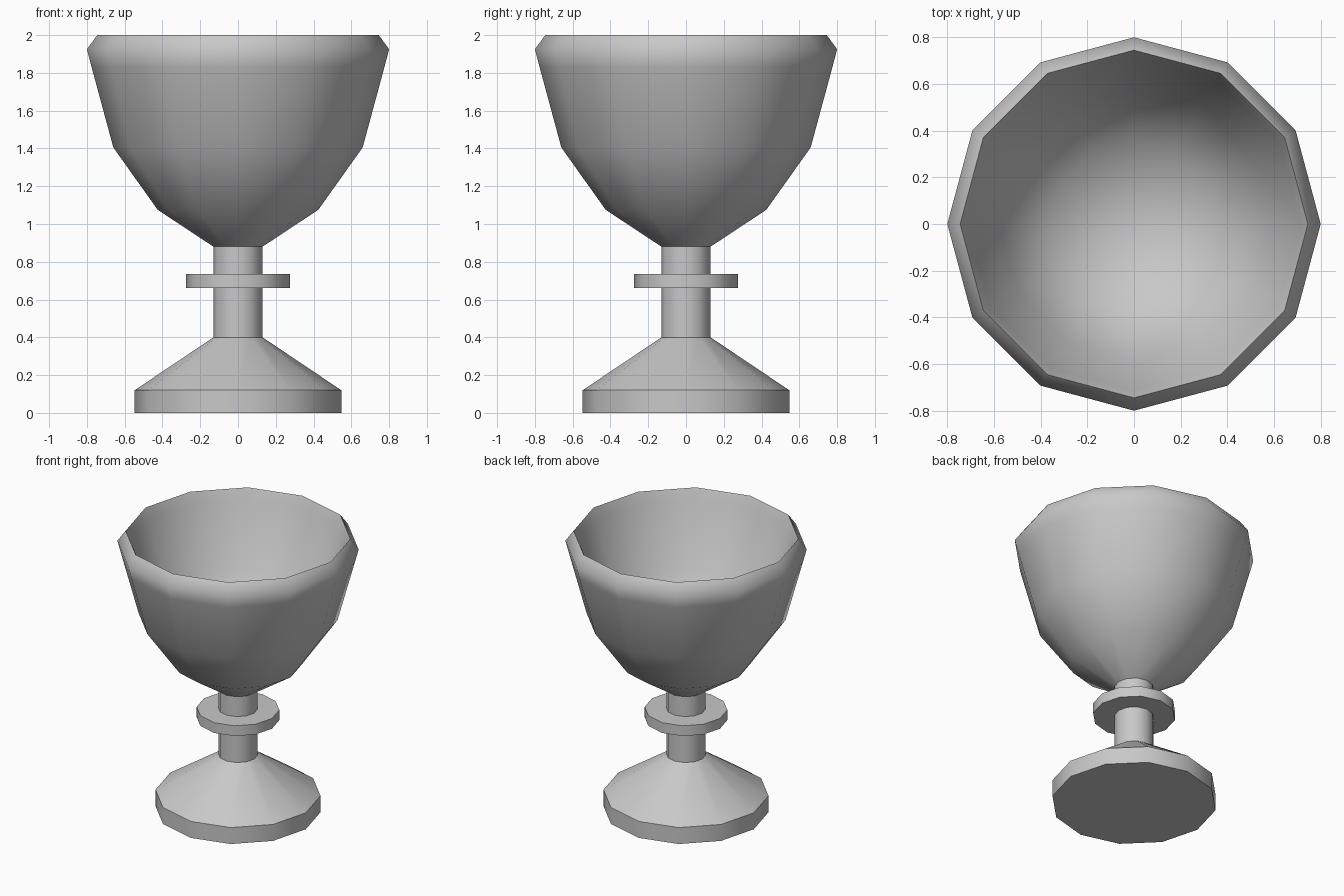
import bpy, bmesh, math

cube = bpy.data.objects.get("Cube")
if cube:
    bpy.data.objects.remove(cube, do_unlink=True)

SIDES = 12

# One plain grey for the whole goblet
grey = bpy.data.materials.new("plain grey")
grey.use_nodes = True
color = (0.58, 0.58, 0.58, 1)
grey.diffuse_color = color
grey.node_tree.nodes["Principled BSDF"].inputs["Base Color"].default_value = color


def lathe(name, profile):
    """Turn a (radius, height) profile around z; radius 0 closes to a point."""
    bm = bmesh.new()
    rings = []
    for r, z in profile:
        count = SIDES if r else 1
        rings.append([bm.verts.new((r * math.cos(math.tau * i / SIDES),
                                    r * math.sin(math.tau * i / SIDES), z))
                      for i in range(count)])
    for low, high in zip(rings, rings[1:]):
        for i in range(SIDES):
            j = (i + 1) % SIDES
            corners = [low[i % len(low)], low[j % len(low)],
                       high[j % len(high)], high[i % len(high)]]
            bm.faces.new(list(dict.fromkeys(corners)))
    bmesh.ops.recalc_face_normals(bm, faces=bm.faces)
    mesh = bpy.data.meshes.new(name)
    bm.to_mesh(mesh)
    bm.free()
    mesh.materials.append(grey)
    mesh.shade_smooth()
    mesh.set_sharp_from_angle(angle=math.radians(52))
    obj = bpy.data.objects.new(name, mesh)
    bpy.context.collection.objects.link(obj)
    return obj


# Foot and stem, turned as one piece
lathe("foot_and_stem", [(0, 0), (0.547, 0), (0.547, 0.12), (0.13, 0.4),
                        (0.13, 0.88), (0, 0.88)])

# Ring around the stem
lathe("stem_collar", [(0, 0.66), (0.274, 0.66), (0.274, 0.735), (0, 0.735)])

# Bowl: outer wall up to the bevelled lip, then the inner wall down
lathe("bowl", [(0.13, 0.88), (0.425, 1.075), (0.66, 1.405), (0.775, 1.83),
               (0.8, 1.925), (0.745, 2), (0.715, 1.93), (0.58, 1.46),
               (0.36, 1.2), (0, 1.1)])
